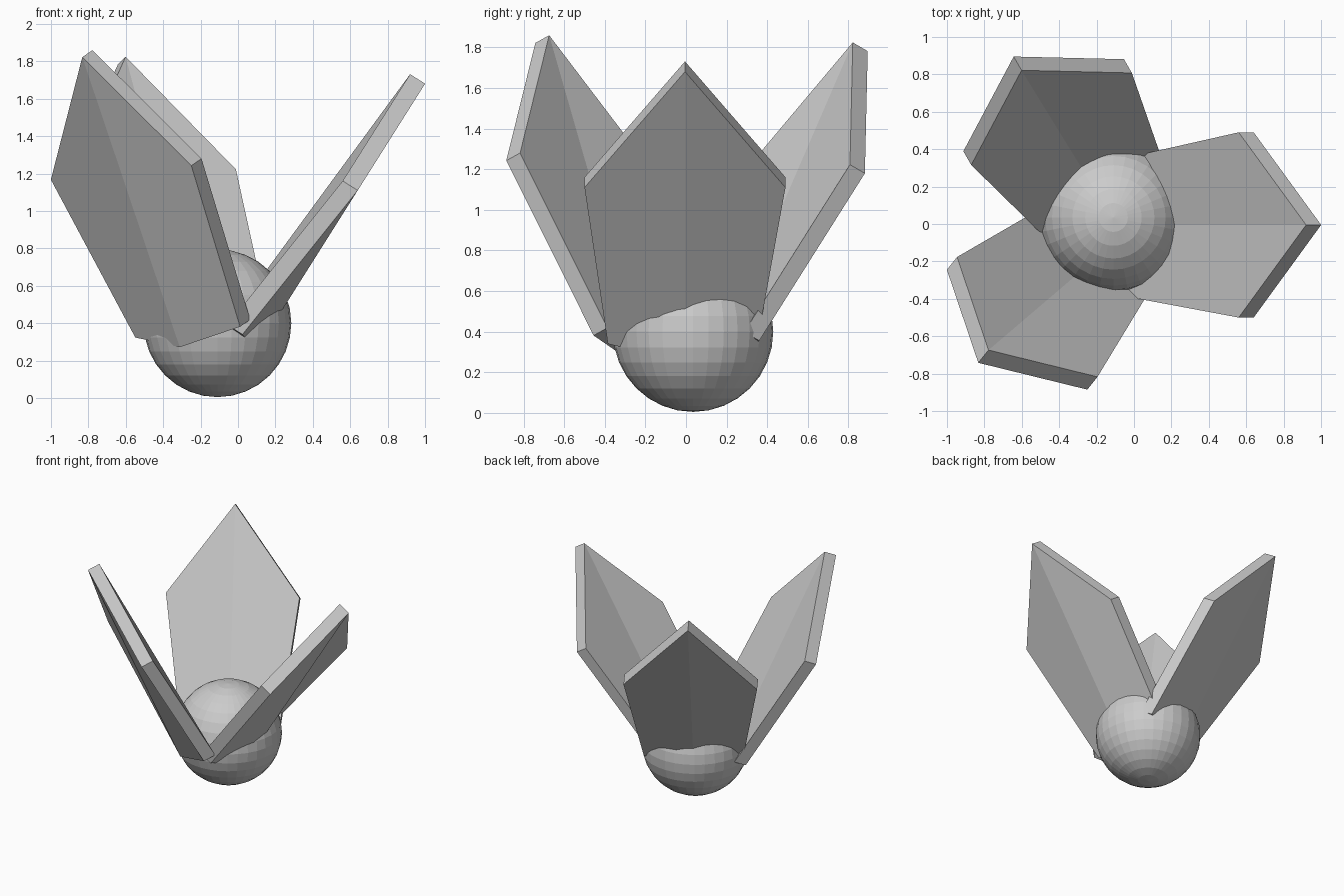
import bpy
import bmesh
from mathutils import Vector

if "Cube" in bpy.data.objects:
    bpy.data.objects.remove(bpy.data.objects["Cube"], do_unlink=True)

grey = bpy.data.materials.new("plain_grey")
grey.use_nodes = True
grey.diffuse_color = (0.6, 0.6, 0.6, 1)
grey.node_tree.nodes["Principled BSDF"].inputs["Base Color"].default_value = (0.6, 0.6, 0.6, 1)


def add_object(name, bm):
    mesh = bpy.data.meshes.new(name)
    bm.to_mesh(mesh)
    bm.free()
    mesh.materials.append(grey)
    obj = bpy.data.objects.new(name, mesh)
    bpy.context.collection.objects.link(obj)
    return obj


# Round core, flat faceted
bm = bmesh.new()
bmesh.ops.create_uvsphere(bm, u_segments=32, v_segments=16, radius=0.395)
core = add_object("core_ball", bm)
core.location = (-0.11, 0.035, 0.4)

# Petal outline as (side, along, inward): tip, shoulder, corner, base, corner, shoulder
OUTLINE = [(0, 0.675, 0), (0.495, 0, 0), (0.355, -0.98, 0.115),
           (0, -1.02, 0), (-0.38, -0.98, 0.11), (-0.495, 0, 0)]
THICKNESS = 0.095


def add_petal(name, middle, along, side):
    along, side = Vector(along).normalized(), Vector(side).normalized()
    inward = along.cross(side).normalized()
    bm = bmesh.new()
    layers = []
    for depth in (0, THICKNESS):
        layers.append([bm.verts.new(Vector(middle) + side * s + along * a + inward * (n + depth))
                       for s, a, n in OUTLINE])
    # Two slightly twisted halves meeting on the spine
    for tip, shoulder_a, corner_a, base, corner_b, shoulder_b in layers:
        bm.faces.new((tip, shoulder_a, corner_a, base))
        bm.faces.new((shoulder_b, tip, base, corner_b))
    # Rim
    outer, inner = layers
    for i in range(6):
        j = (i + 1) % 6
        bm.faces.new((outer[i], outer[j], inner[j], inner[i]))
    bmesh.ops.recalc_face_normals(bm, faces=bm.faces)
    return add_object(name, bm)


add_petal("left_petal", (0.64, -0.005, 1.11), (0.36, 0, 0.57), (0, 1, 0))
add_petal("front_right_petal", (-0.625, -0.565, 1.205), (-0.205, -0.175, 0.61), (0.75, -0.64, 0.075))
add_petal("back_right_petal", (-0.483, 0.635, 1.18), (-0.157, 0.255, 0.59), (-0.855, -0.49, 0))
